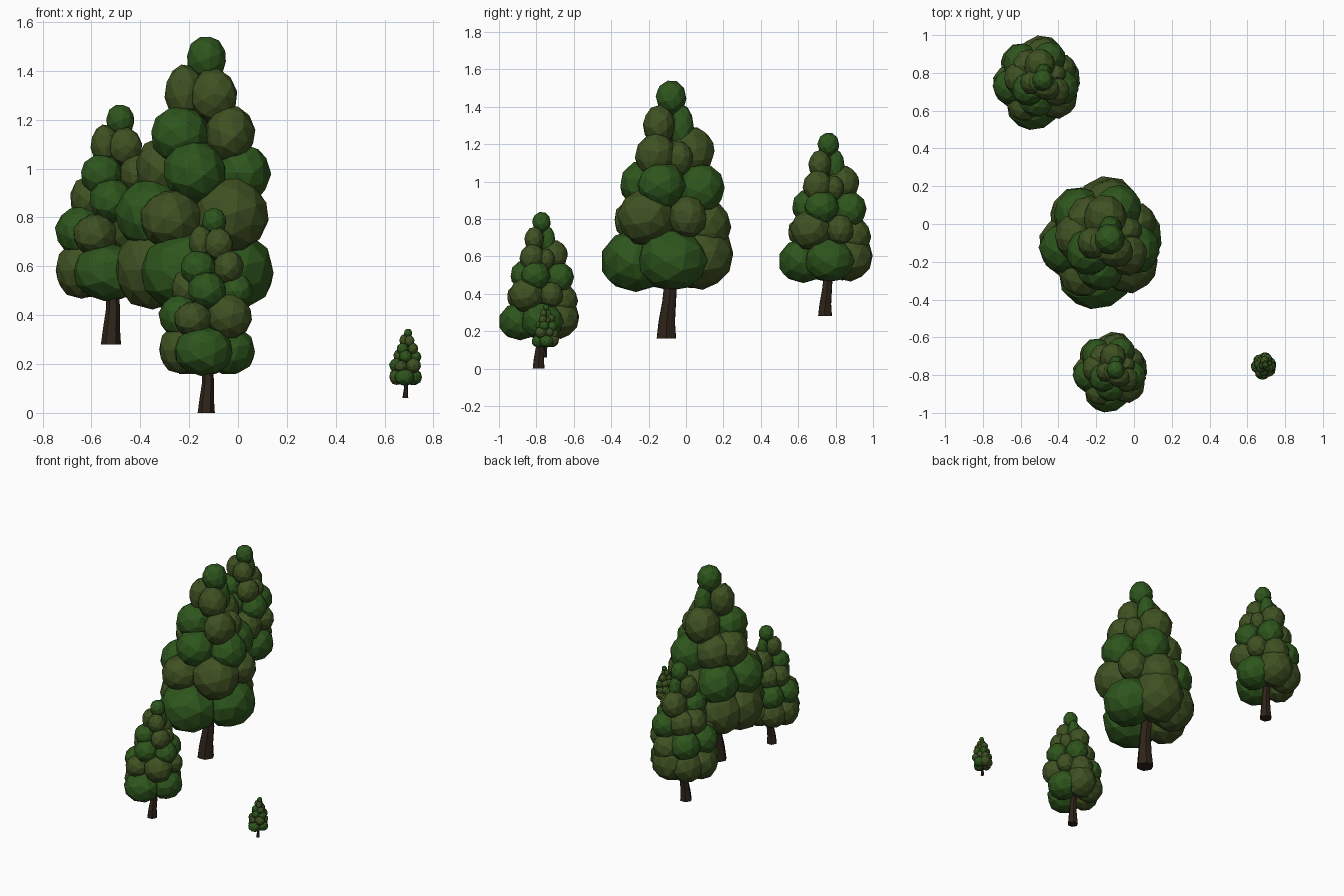
import bpy, bmesh, math, random
from mathutils import Matrix

if "Cube" in bpy.data.objects:
    bpy.data.objects.remove(bpy.data.objects["Cube"])

random.seed(4)

def material(name, rgb):
    m = bpy.data.materials.new(name)
    m.diffuse_color = (*rgb, 1)
    m.use_nodes = True
    m.node_tree.nodes["Principled BSDF"].inputs["Base Color"].default_value = m.diffuse_color
    return m

DARK = material("dark_leaf", (0.027, 0.092, 0.012))
OLIVE = material("olive_leaf", (0.05, 0.083, 0.016))
BARK = material("bark", (0.028, 0.017, 0.01))

# Leaf clumps relative to trunk base: centre x, y, z, radii x, y, z
dark_clumps = [
    (.055, .02, 1.29, .079, .079, .092),
    (.06, .08, 1.13, .06, .06, .12),
    (-.055, -.05, .975, .118, .12, .12),
    (.007, -.12, .825, .127, .13, .125),
    (.20, -.03, .82, .115, .125, .12),
    (.10, .18, .80, .12, .125, .13),
    (-.18, -.03, .655, .135, .13, .14),
    (-.10, .15, .63, .14, .14, .14),
    (-.02, -.17, .415, .19, .18, .165),
    (.165, .03, .42, .16, .18, .16),
]
olive_clumps = [
    (.083, -.045, 1.14, .095, .085, .105),
    (-.035, .0, 1.15, .08, .085, .115),
    (.15, -.06, .98, .10, .11, .115),
    (.15, .065, .965, .075, .07, .09),
    (.03, .13, 1.0, .115, .12, .13),
    (-.12, .03, .84, .115, .12, .13),
    (-.05, .12, .83, .125, .125, .13),
    (-.09, -.15, .63, .125, .135, .12),
    (.155, -.11, .65, .15, .15, .15),
    (.20, .11, .65, .10, .10, .11),
    (.06, .20, .60, .13, .135, .14),
    (-.17, -.01, .43, .147, .16, .165),
    (.04, .18, .45, .17, .17, .18),
    (-.11, .14, .43, .15, .15, .16),
]

def foliage_mesh(name, clumps, mat):
    # faceted, slightly irregular low-poly balls
    bm = bmesh.new()
    for x, y, z, rx, ry, rz in clumps:
        ball = bmesh.ops.create_icosphere(bm, subdivisions=2, radius=1.035)["verts"]
        for v in ball:
            v.co *= random.uniform(0.97, 1.03)
        spin = Matrix.Rotation(random.uniform(0, 6.28), 4, 'Z') @ Matrix.Rotation(random.uniform(0, 3), 4, 'X')
        place = Matrix.Translation((x, y, z)) @ Matrix.Diagonal((rx, ry, rz, 1)) @ spin
        bmesh.ops.transform(bm, matrix=place, verts=ball)
    me = bpy.data.meshes.new(name)
    bm.to_mesh(me)
    bm.free()
    me.materials.append(mat)
    return me

def trunk_mesh():
    # gently bent, tapered trunk with a ridged section
    rings = [(0, -.005, 0, .058), (.003, -.003, .09, .049), (.012, .01, .2, .041),
             (.008, .02, .32, .037), (.015, .02, .6, .03), (.05, .02, 1.2, .012)]
    n = 12
    bm = bmesh.new()
    loops = []
    for x, y, z, r in rings:
        loops.append([bm.verts.new((x + r * (1 - .1 * (i % 2)) * math.cos(math.tau * i / n),
                                    y + r * (1 - .1 * (i % 2)) * math.sin(math.tau * i / n), z))
                      for i in range(n)])
    for a, b in zip(loops, loops[1:]):
        for i in range(n):
            j = (i + 1) % n
            bm.faces.new((a[i], a[j], b[j], b[i]))
    bm.faces.new(loops[0][::-1])
    bm.faces.new(loops[-1])
    me = bpy.data.meshes.new("trunk")
    bm.to_mesh(me)
    bm.free()
    me.materials.append(BARK)
    return me

parts = {
    "trunk": trunk_mesh(),
    "dark_foliage": foliage_mesh("dark_foliage", dark_clumps, DARK),
    "olive_foliage": foliage_mesh("olive_foliage", olive_clumps, OLIVE),
}

# Four copies of the tree: base position and scale
trees = {
    "large_tree": ((-.183, -.10, .16), 1.0),
    "front_tree": ((-.13, -.785, 0), .6065),
    "back_tree": ((-.52, .747, .28), .711),
    "small_tree": ((.685, -.752, .06), .206),
}
for tree, (base, size) in trees.items():
    for part, me in parts.items():
        ob = bpy.data.objects.new(f"{tree}_{part}", me)
        ob.location = base
        ob.scale = (size, size, size)
        bpy.context.collection.objects.link(ob)
